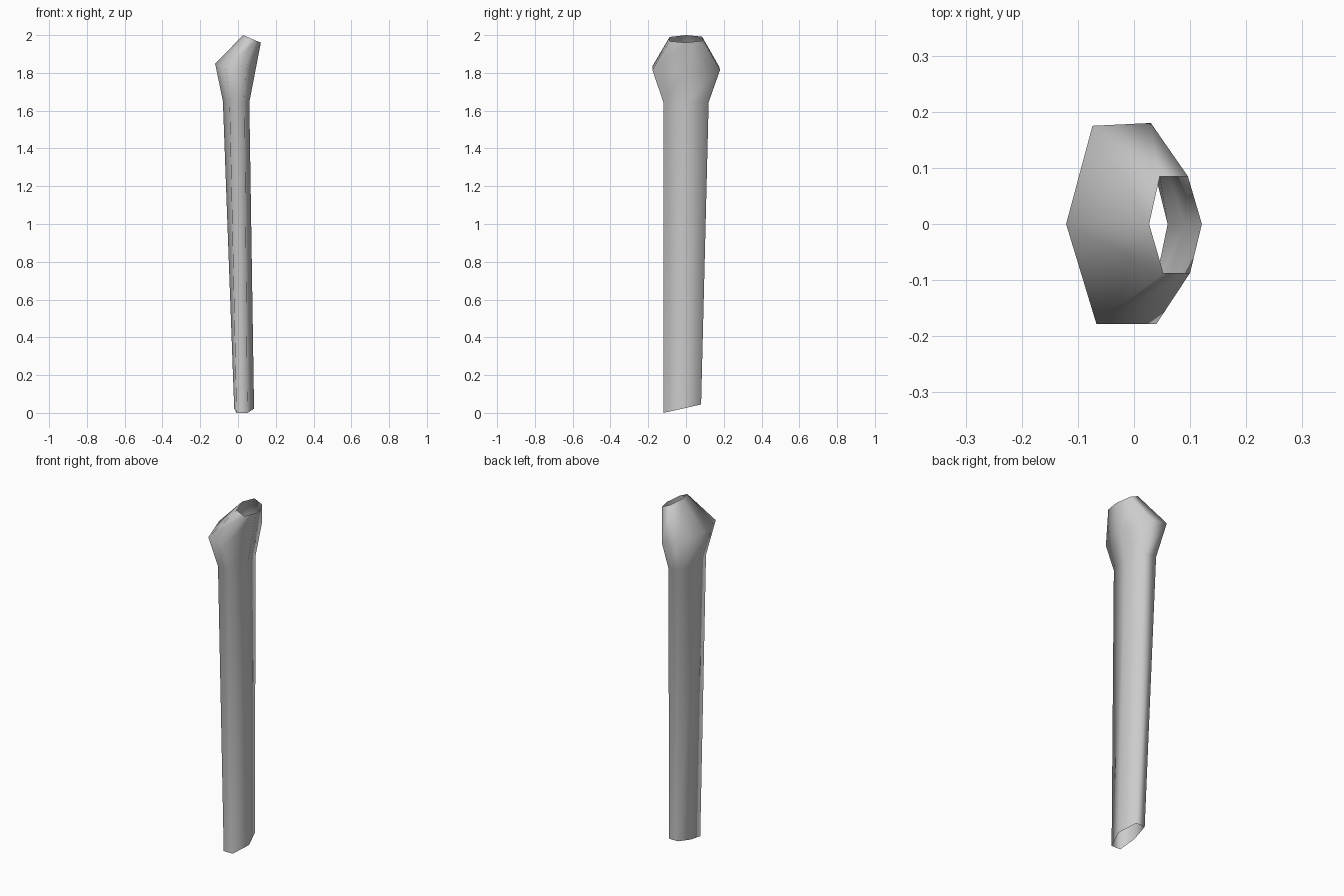
import bpy, bmesh

# Six-sided rings, counter-clockwise from the right-hand point
rings = [
    # slanted bottom end
    [(.085, -.02, .022), (.052, .08, .045), (-.005, .08, .045),
     (-.02, -.02, .022), (-.008, -.12, 0), (.05, -.12, 0)],
    # neck
    [(.06, 0, 1.645), (.03, .12, 1.645), (-.048, .12, 1.65),
     (-.08, 0, 1.65), (-.045, -.12, 1.65), (.035, -.12, 1.645)],
    # bulge
    [(.091, 0, 1.805), (.03, .18, 1.815), (-.074, .175, 1.835),
     (-.121, 0, 1.848), (-.067, -.178, 1.835), (.04, -.178, 1.815)],
    # tilted top rim
    [(.121, 0, 1.96), (.096, .085, 1.97), (.046, .085, 1.992),
     (.027, 0, 2.0), (.052, -.087, 1.99), (.1, -.087, 1.968)],
]

# Open tube skinned through the rings
bm = bmesh.new()
loops = [[bm.verts.new(p) for p in ring] for ring in rings]
for low, high in zip(loops, loops[1:]):
    for i in range(6):
        j = (i + 1) % 6
        bm.faces.new((low[i], low[j], high[j], high[i])).smooth = True

mesh = bpy.data.meshes.new("hollow_stalk")
bm.to_mesh(mesh)
bm.free()
stalk = bpy.data.objects.new("hollow_stalk", mesh)
bpy.context.collection.objects.link(stalk)
